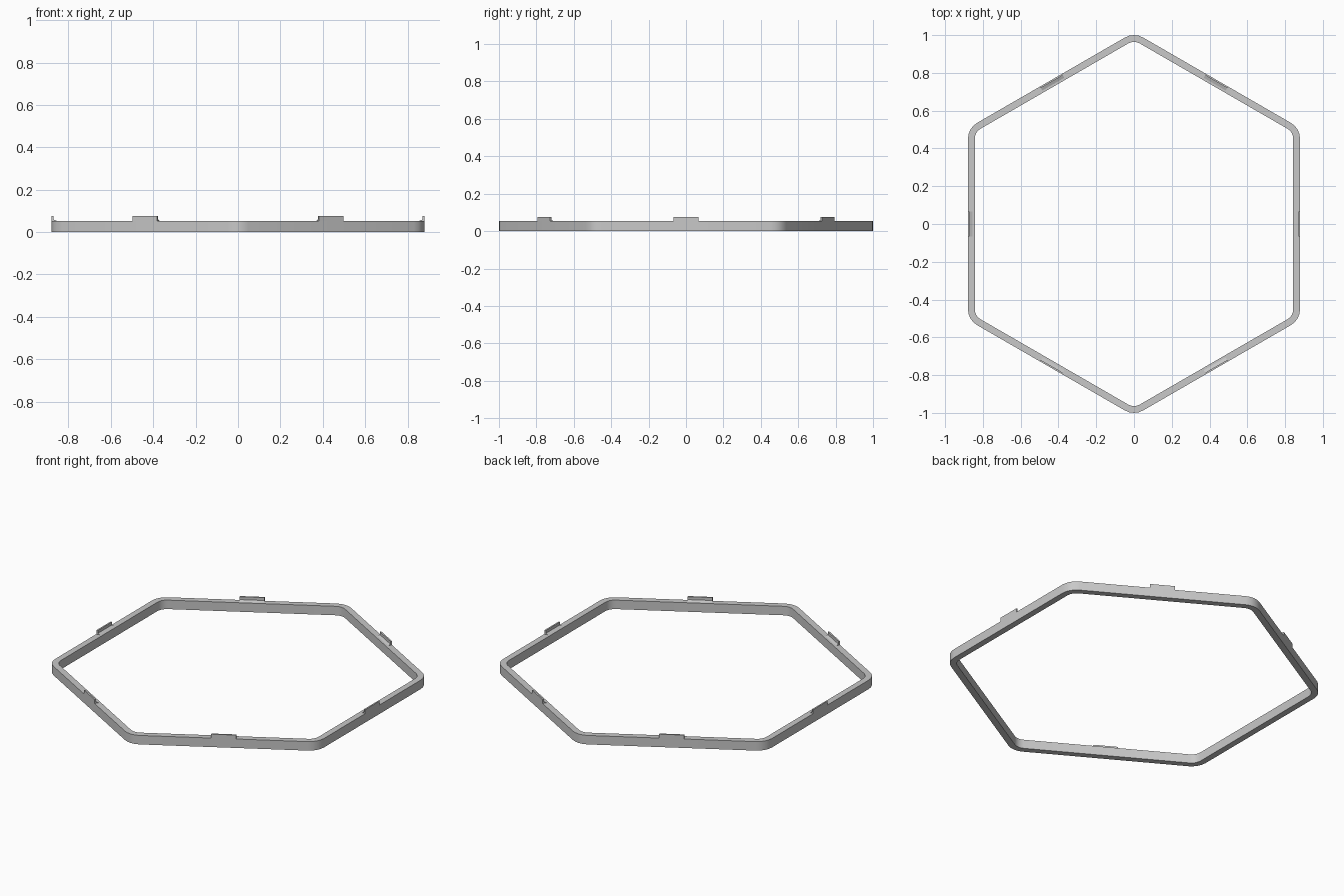
import bpy, bmesh
from math import cos, sin, radians
from mathutils import Matrix, Vector

cube = bpy.data.objects.get("Cube")
if cube:
    bpy.data.objects.remove(cube, do_unlink=True)

APOTHEM = 0.879      # centre to outer flat
WALL = 0.036
RIM_TOP = 0.053
TAB_TOP = 0.076
TAB_LENGTH = 0.134
COS30 = cos(radians(30))
# Corner radius that puts the rounded points exactly one unit from the centre
RADIUS = (APOTHEM / COS30 - 1) / (1 / COS30 - 1)
STEPS = 4

grey = bpy.data.materials.new("plain grey")
grey.use_nodes = True
colour = (0.58, 0.58, 0.58, 1)
grey.diffuse_color = colour
grey.node_tree.nodes["Principled BSDF"].inputs["Base Color"].default_value = colour


def finish(bm, name):
    bmesh.ops.recalc_face_normals(bm, faces=bm.faces)
    mesh = bpy.data.meshes.new(name)
    bm.to_mesh(mesh)
    bm.free()
    mesh.materials.append(grey)
    obj = bpy.data.objects.new(name, mesh)
    bpy.context.collection.objects.link(obj)
    return obj


def outline(radius):
    """Rounded hexagon with points on the y axis."""
    points = []
    reach = (APOTHEM - RADIUS) / COS30
    for corner in range(6):
        middle = radians(90 + 60 * corner)
        for i in range(STEPS + 1):
            a = middle + radians(60 * i / STEPS - 30)
            points.append((reach * cos(middle) + radius * cos(a),
                           reach * sin(middle) + radius * sin(a)))
    return points


# Hexagonal frame: four loops joined into a closed rectangular section
bm = bmesh.new()
section = [(RADIUS, 0), (RADIUS, RIM_TOP), (RADIUS - WALL, RIM_TOP), (RADIUS - WALL, 0)]
loops = [[bm.verts.new((x, y, z)) for x, y in outline(r)] for r, z in section]
count = len(loops[0])
for k in range(4):
    a, b = loops[k], loops[(k + 1) % 4]
    for i in range(count):
        j = (i + 1) % count
        bm.faces.new((a[i], a[j], b[j], b[i]))
frame = finish(bm, "hexagonal_frame")
bpy.context.view_layer.objects.active = frame
frame.select_set(True)
bpy.ops.object.shade_smooth_by_angle(angle=radians(25))
frame.select_set(False)

# Thin upright tab with a low foot, centred on every side
tab_profile = [(0, RIM_TOP), (0, TAB_TOP), (-0.009, TAB_TOP),
               (-0.009, RIM_TOP + 0.006), (-0.024, RIM_TOP)]
for side in range(6):
    bm = bmesh.new()
    face = bm.faces.new([bm.verts.new((APOTHEM + x, -TAB_LENGTH / 2, z))
                         for x, z in tab_profile])
    made = bmesh.ops.extrude_face_region(bm, geom=[face], use_keep_orig=True)
    moved = [g for g in made["geom"] if isinstance(g, bmesh.types.BMVert)]
    bmesh.ops.translate(bm, verts=moved, vec=Vector((0, TAB_LENGTH, 0)))
    bmesh.ops.rotate(bm, verts=bm.verts, cent=(0, 0, 0),
                     matrix=Matrix.Rotation(radians(60 * side), 3, "Z"))
    finish(bm, f"side_tab_{side + 1}")
